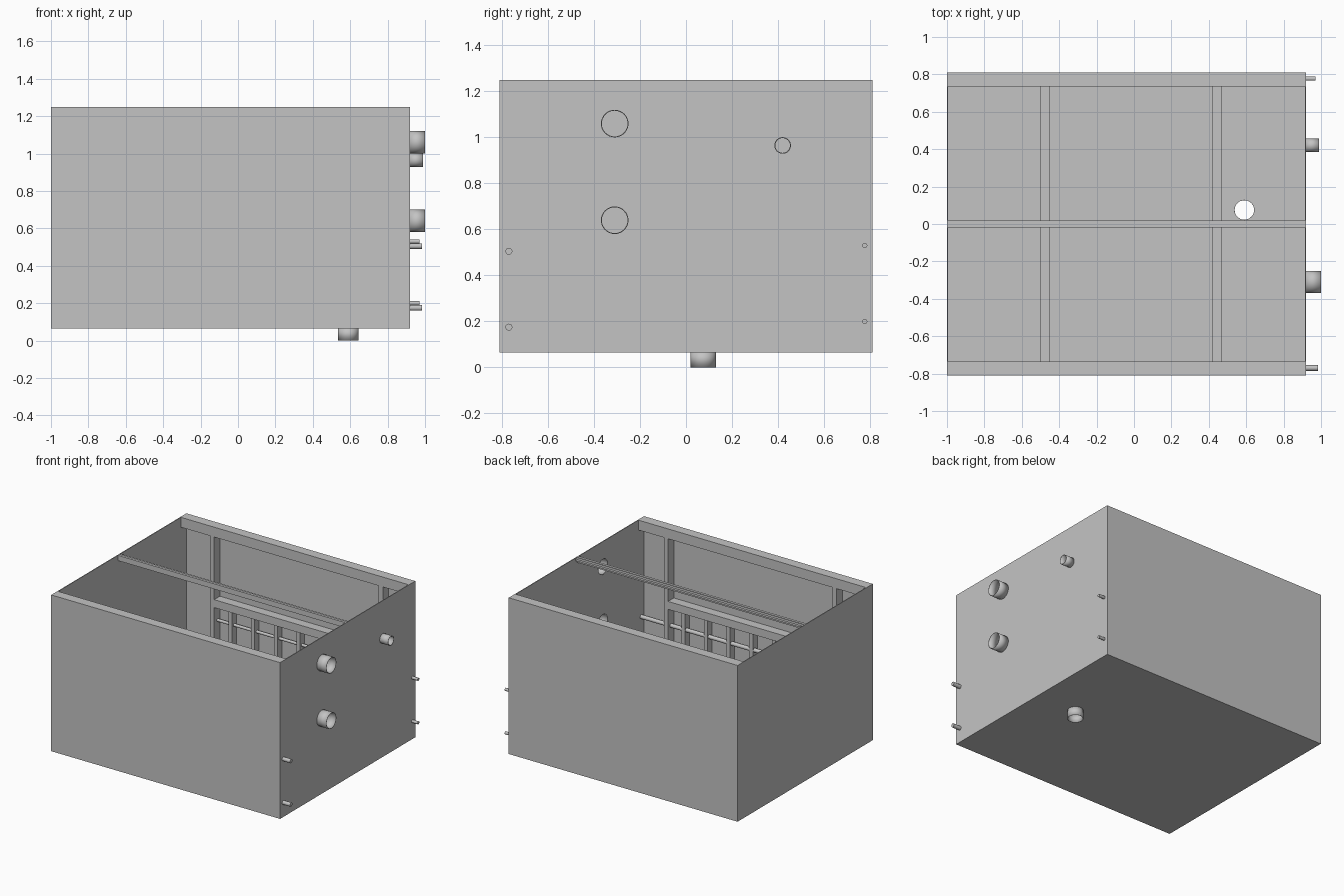
import bpy, bmesh
from mathutils import Matrix

cube = bpy.data.objects.get("Cube")
if cube:
    bpy.data.objects.remove(cube, do_unlink=True)

steel = bpy.data.materials.new("grey steel")
steel.use_nodes = True
GREY = (0.55, 0.55, 0.55, 1)
steel.diffuse_color = GREY
steel.node_tree.nodes["Principled BSDF"].inputs["Base Color"].default_value = GREY


def finish(name, bm):
    bmesh.ops.recalc_face_normals(bm, faces=bm.faces)
    mesh = bpy.data.meshes.new(name)
    bm.to_mesh(mesh)
    bm.free()
    mesh.materials.append(steel)
    obj = bpy.data.objects.new(name, mesh)
    bpy.context.collection.objects.link(obj)
    return obj


def box(name, x, y, z):
    """Box given by its (low, high) range on each axis."""
    bm = bmesh.new()
    bmesh.ops.create_cube(bm, size=1)
    for v in bm.verts:
        v.co = [r[0] if c < 0 else r[1] for c, r in zip(v.co, (x, y, z))]
    return finish(name, bm)


def cylinder(name, start, end, radius, axis, wall=0):
    """Round bar along x or z; with a wall it becomes an open tube."""
    i = "xyz".index(axis)
    mid = [(a + b) / 2 for a, b in zip(start, end)]
    turn = Matrix.Rotation(1.5708, 4, "Y") if axis == "x" else Matrix()
    bm = bmesh.new()
    bmesh.ops.create_cone(bm, cap_ends=not wall, segments=32, radius1=radius,
                          radius2=radius, depth=end[i] - start[i],
                          matrix=Matrix.Translation(mid) @ turn)
    obj = finish(name, bm)
    if wall:
        mod = obj.modifiers.new("wall", "SOLIDIFY")
        mod.thickness, mod.offset = wall, -1
    obj.data.shade_smooth()
    obj.data.set_sharp_from_angle(angle=0.7)
    return obj


def cut(target, cutter):
    mod = target.modifiers.new("hole", "BOOLEAN")
    mod.operation, mod.solver, mod.object = "DIFFERENCE", "EXACT", cutter
    cutter.hide_render = True
    cutter.hide_set(True)


L, R, D = -1.0, 0.92, 0.81        # left end, right end, half depth
BASE, TOP, T = 0.065, 1.25, 0.006  # floor, rim, sheet thickness
IN = 0.735                        # inner face of the framing

# Sheet shell
floor = box("floor", (L, R), (-D, D), (BASE, BASE + T))
end_wall = box("right_wall", (R - T, R), (-D + T, D - T), (BASE + T, TOP))
box("left_wall", (L, L + T), (-D + T, D - T), (BASE + T, TOP))

# Framing on the front and back walls
for side, s in (("front", -1), ("back", 1)):
    def span(a, b):
        return tuple(sorted((s * a, s * b)))
    box(side + "_wall", (L, R), span(D - T, D), (BASE + T, TOP))
    inner = span(IN, D - T)
    box(side + "_top_rail", (L + T, R - T), inner, (TOP - 0.075, TOP))
    for x in (-0.75, 0.665):
        box(side + "_post", (x, x + 0.035), inner, (BASE + T, TOP - 0.075))
    box(side + "_middle_rail", (-0.715, 0.665), inner, (0.64, 0.70))
    box(side + "_bottom_rail", (-0.715, 0.665), inner, (BASE + T, 0.12))
    for n in range(7):
        x = -0.605 + 0.19 * n
        box(side + "_stud", (x, x + 0.03), span(0.75, D - T), (0.12, 0.64))

# Long heating pipes passing through the right wall
for side, y, r, tip, heights in (("front", -0.77, 0.015, 0.985, (0.505, 0.175)),
                                 ("back", 0.777, 0.011, 0.97, (0.53, 0.2))):
    for z in heights:
        cylinder(side + "_pipe", (-0.74, y, z), (tip, y, z), r, "x")

# Floor bearers and the brace across the open top
for x in (-0.5, 0.42):
    box("floor_bearer", (x, x + 0.05), (-IN, IN), (BASE + T, BASE + 0.05))
box("top_brace", (L + T, R - T), (-0.02, 0.02), (TOP - 0.02, TOP - 0.005))
box("top_brace_web", (L + T, R - T), (-0.02, 0), (TOP - 0.04, TOP))

# Open pipe sockets on the right wall
for name, y, z, r, tip in (("upper_socket", -0.31, 1.06, 0.06, 1.0),
                           ("lower_socket", -0.31, 0.64, 0.06, 1.0),
                           ("small_socket", 0.42, 0.965, 0.036, 0.99)):
    cylinder(name, (R - T, y, z), (tip, y, z), r, "x", 0.004)
    cut(end_wall, cylinder(name + "_cutter", (R - 0.1, y, z), (R + 0.1, y, z), r - 0.003, "x"))

# Open drain under the floor
dx, dy = 0.59, 0.075
cylinder("drain", (dx, dy, 0), (dx, dy, BASE + T), 0.055, "z", 0.003)
cut(floor, cylinder("drain_cutter", (dx, dy, 0), (dx, dy, 0.15), 0.053, "z"))
